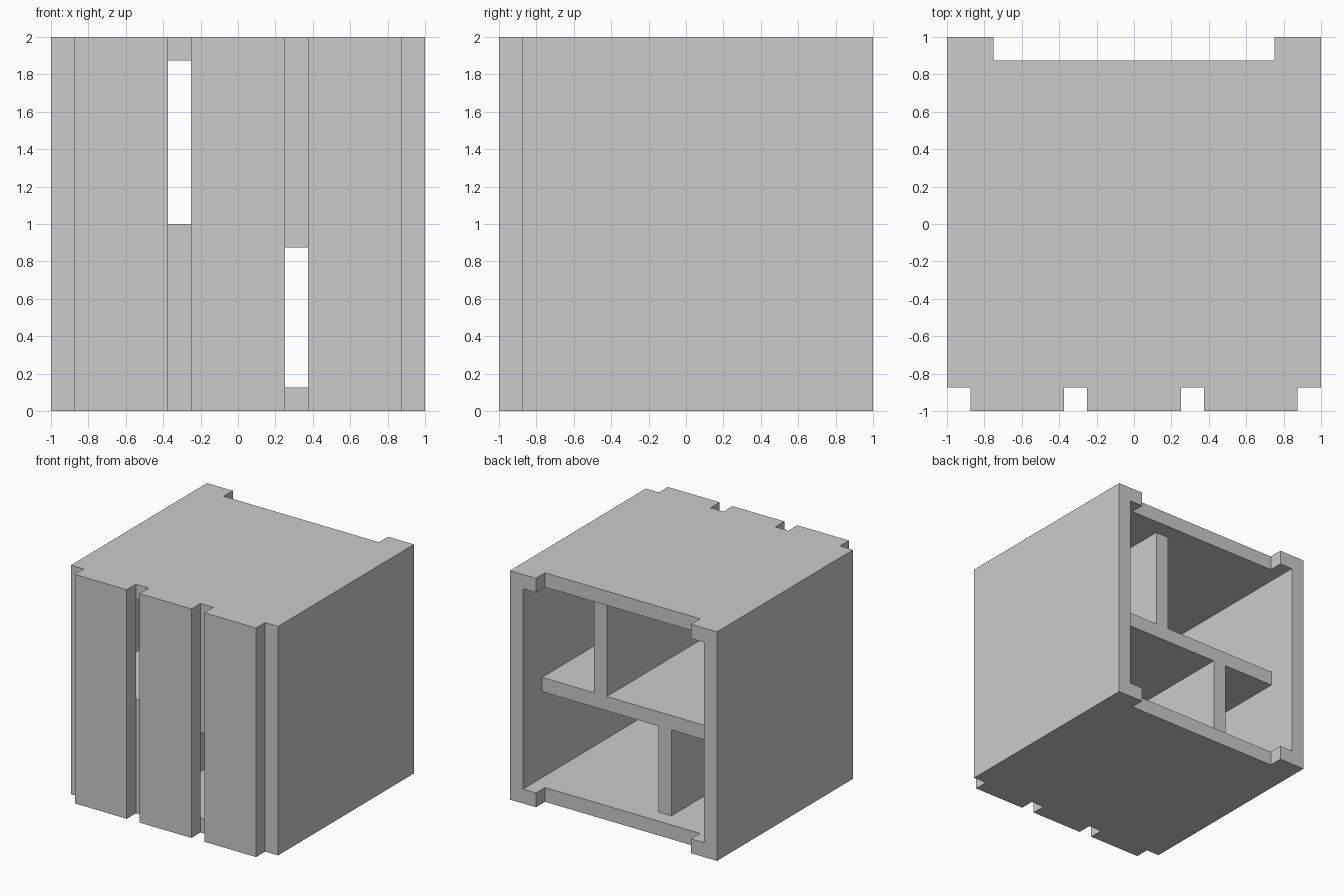
import bpy

if "Cube" in bpy.data.objects:
    bpy.data.objects.remove(bpy.data.objects["Cube"])


def box(name, x, y, z):
    """Axis-aligned box from (min, max) pairs."""
    bpy.ops.mesh.primitive_cube_add(
        size=1, location=[(a + b) / 2 for a, b in (x, y, z)])
    ob = bpy.context.object
    ob.name = name
    ob.scale = [b - a for a, b in (x, y, z)]
    bpy.ops.object.transform_apply(location=True, rotation=False, scale=True)
    return ob


def cut(target, cutter):
    mod = target.modifiers.new("cut", 'BOOLEAN')
    mod.operation = 'DIFFERENCE'
    mod.solver = 'EXACT'
    mod.object = cutter
    cutter.hide_render = True
    cutter.display_type = 'WIRE'


T = 0.125            # board thickness
FRONT = -1 + T       # front edge of the case
SHELF_BACK = 0.735   # shelf and dividers are set in from the back

# Outer case: hollow square tube, top and bottom recessed at the back
case = box("outer_case", (-1, 1), (FRONT, 1), (0, 2))
cut(case, box("bore_cutter", (-1 + T, 1 - T), (-1.1, 1.1), (T, 2 - T)))
cut(case, box("back_notch_cutter", (-0.75, 0.75), (1 - T, 1.1), (-0.1, 2.1)))

# Front planks with gaps between them
for i, cx in enumerate((-0.625, 0, 0.625)):
    box(f"front_plank_{i + 1}", (cx - 0.25, cx + 0.25), (-1, FRONT), (0, 2))

# Middle shelf and the offset dividers above and below it
box("middle_shelf", (-1 + T, 1 - T), (FRONT, SHELF_BACK), (1 - T, 1))
box("upper_divider", (0.25, 0.375), (FRONT, SHELF_BACK), (1, 2 - T))
box("lower_divider", (-0.375, -0.25), (FRONT, SHELF_BACK), (T, 1 - T))
